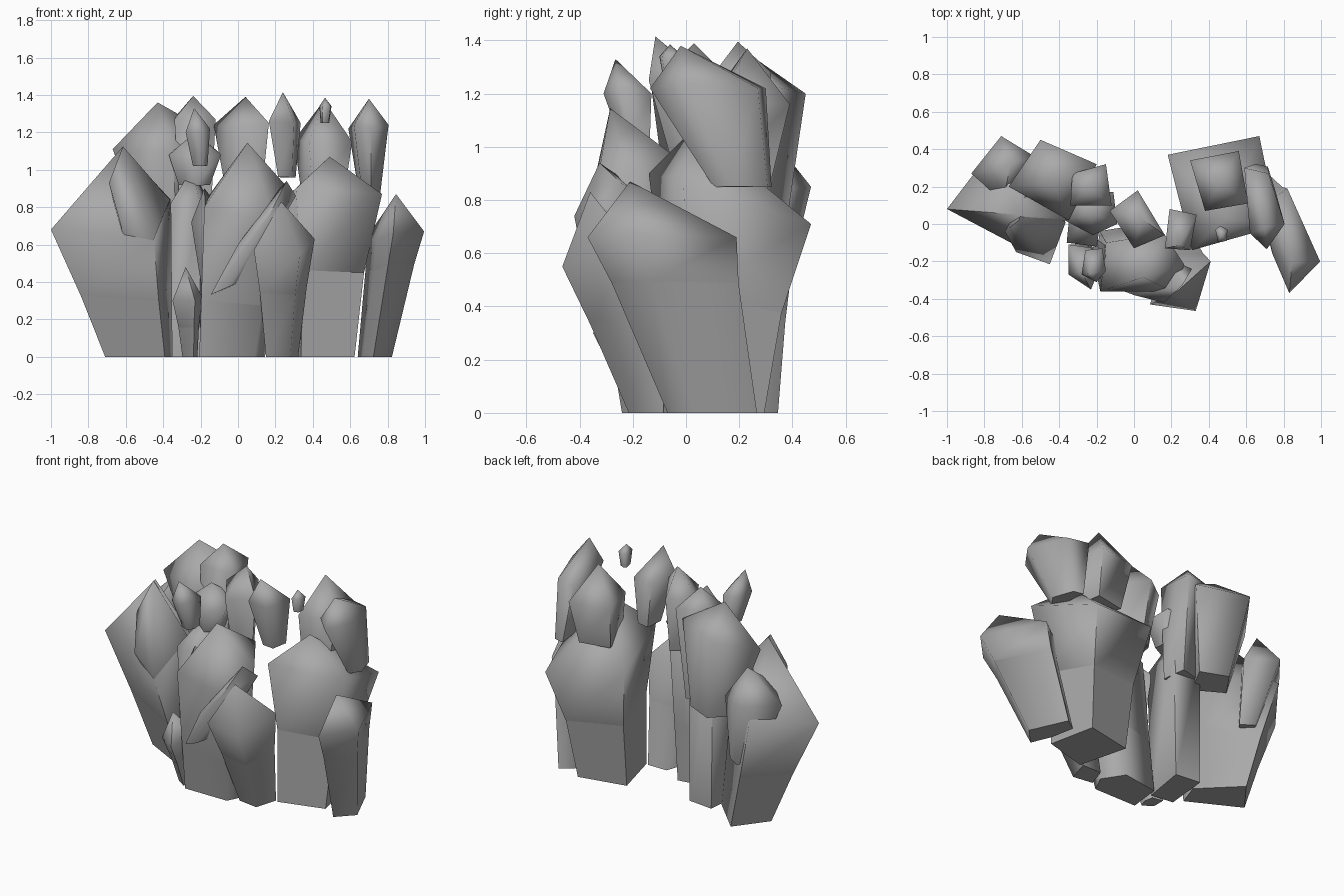
import bpy, bmesh, math
from mathutils import Vector

stone = bpy.data.materials.new("grey_crystal")
stone.diffuse_color = (0.4, 0.4, 0.4, 1)


def crystal(name, shoulder, apex, foot, scale, mid=None, flat=0.3, smooth=85):
    """Pointed shard: a foot ring, an optional creased (t, bulge) ring, a shoulder ring, an apex."""
    top = [Vector(p) for p in shoulder]
    centre = sum(top, Vector()) / len(top)
    foot = Vector(foot)
    low = []
    for p in top:
        d = (p - centre) * scale
        d.z *= 0 if foot.z == 0 else flat
        low.append(foot + d)
    rings = [low]
    if mid:
        t, bulge = mid
        c = foot.lerp(centre, t)
        rings.append([c + (a.lerp(b, t) - c) * bulge for a, b in zip(low, top)])
    rings.append(top)
    bm = bmesh.new()
    vs = [[bm.verts.new(p) for p in r] for r in rings]
    tip = bm.verts.new(apex)
    n = len(top)
    bm.faces.new(vs[0])
    for i in range(n):
        j = (i + 1) % n
        for a, b in zip(vs, vs[1:]):
            bm.faces.new((a[i], a[j], b[j], b[i]))
        bm.faces.new((vs[-1][i], vs[-1][j], tip))
    bmesh.ops.recalc_face_normals(bm, faces=bm.faces)
    # crisp edges round the foot and the crease
    for ring in vs[:-1]:
        for i in range(n):
            bm.edges.get((ring[i], ring[(i + 1) % n])).smooth = False
    mesh = bpy.data.meshes.new(name)
    bm.to_mesh(mesh)
    bm.free()
    mesh.materials.append(stone)
    ob = bpy.data.objects.new(name, mesh)
    bpy.context.collection.objects.link(ob)
    bpy.ops.object.select_all(action='DESELECT')
    ob.select_set(True)
    bpy.context.view_layer.objects.active = ob
    bpy.ops.object.shade_smooth_by_angle(angle=math.radians(smooth), keep_sharp_edges=True)


# Left group
crystal("left_base_crystal",
        [(-1, .08, .68), (-.45, -.21, .62), (-.36, .04, .84), (-.74, .42, .72)],
        (-.62, .05, 1.12), (-.5, .15, 0), .58, (.48, .97))
crystal("left_front_crystal",
        [(-.69, -.04, .93), (-.63, -.15, .72), (-.45, -.215, .63), (-.365, .01, .84), (-.58, .16, .92)],
        (-.615, .02, 1.125), (-.52, .0, .5), .45)
crystal("left_rear_crystal",
        [(-.87, .27, .83), (-.7, .12, .88), (-.53, .36, .84), (-.71, .47, .85)],
        (-.66, .32, 1.04), (-.61, .29, .42), .45)
crystal("left_tall_crystal",
        [(-.67, .2, 1.11), (-.35, .02, 1.1), (-.2, .32, 1.23), (-.5, .45, 1.2)],
        (-.43, .22, 1.36), (-.37, .26, .66), .55)

# Middle left group
crystal("rear_column",
        [(-.36, -.1, .82), (-.2, -.12, .82), (-.15, .18, .85), (-.33, .2, .85)],
        (-.25, .05, 1.0), (-.26, .06, 0), .93)
crystal("rear_column_cap",
        [(-.37, .02, 1.08), (-.22, -.06, 1.05), (-.09, .0, 1.08), (-.11, .17, 1.1), (-.33, .17, 1.1)],
        (-.23, .06, 1.2), (-.23, .05, .92), .6)
crystal("rear_tall_crystal",
        [(-.34, .1, 1.27), (-.12, .1, 1.27), (-.15, .32, 1.28), (-.33, .27, 1.29)],
        (-.24, .195, 1.395), (-.23, .16, .68), .7)
crystal("floating_shard",
        [(-.28, -.27, 1.2), (-.2, -.31, 1.2), (-.15, -.25, 1.22), (-.17, -.13, 1.2), (-.26, -.14, 1.2)],
        (-.235, -.265, 1.33), (-.2, -.19, 1.02), .6)
crystal("small_front_shard",
        [(-.35, -.27, .3), (-.23, -.35, .3), (-.19, -.25, .32), (-.21, -.13, .32), (-.35, -.11, .3)],
        (-.28, -.26, .48), (-.255, -.15, 0), .5, (.52, .9))

# Middle group
crystal("front_base_crystal",
        [(-.18, -.36, .8), (.2, -.36, .72), (.27, -.22, .9), (.16, -.05, .97), (-.15, -.1, .87)],
        (.05, -.285, 1.145), (-.02, -.13, 0), .78, (.38, 1.0))
crystal("front_side_shard",
        [(-.25, -.2, .72), (-.17, -.3, .72), (-.1, -.15, .8), (-.2, -.08, .8)],
        (-.18, -.18, .9), (-.14, -.18, .3), .6)
crystal("front_slab",
        [(0, -.38, .6), (.16, -.42, .74), (.31, -.24, .86), (.17, -.18, .84)],
        (.26, -.325, .94), (-.05, -.28, .38), .6, None, .5)
crystal("front_crystal",
        [(.085, -.43, .57), (.33, -.465, .55), (.41, -.2, .63), (.16, -.2, .62)],
        (.23, -.36, .83), (.235, -.14, 0), .53, (.6, .95))
crystal("middle_rear_crystal",
        [(-.13, .07, 1.24), (0, -.13, 1.22), (.165, -.06, 1.25), (.02, .18, 1.24)],
        (.04, .03, 1.39), (.03, .01, .88), .65)
crystal("middle_right_crystal",
        [(.165, -.13, 1.26), (.3, -.14, 1.25), (.335, .05, 1.25), (.19, .08, 1.25)],
        (.24, -.115, 1.415), (.26, .0, .96), .55)

# Right group
crystal("right_base_crystal",
        [(.18, .37, .78), (.31, -.14, .9), (.77, -.01, .87), (.67, .47, .71)],
        (.49, .03, 1.07), (.445, .11, 0), .62, (.52, .89))
crystal("right_rear_crystal",
        [(.3, .34, 1.16), (.38, .07, 1.15), (.61, .11, 1.15), (.56, .39, 1.16)],
        (.46, .23, 1.37), (.46, .2, .88), .75)
crystal("right_tall_crystal",
        [(.59, .3, 1.22), (.62, -.05, 1.24), (.71, -.135, 1.22), (.805, .0, 1.24), (.72, .27, 1.22)],
        (.70, -.02, 1.38), (.7, .21, .85), .5)
crystal("tiny_floating_shard",
        [(.435, -.03, 1.34), (.45, -.1, 1.34), (.495, -.09, 1.34), (.5, -.03, 1.34), (.46, -.01, 1.34)],
        (.465, -.06, 1.385), (.465, -.05, 1.25), .7)
crystal("far_right_crystal",
        [(.74, -.16, .62), (.83, -.37, .66), (.995, -.2, .67), (.82, .19, .66), (.69, .1, .64)],
        (.845, -.21, .87), (.715, .1, 0), .6, (.74, .95))
